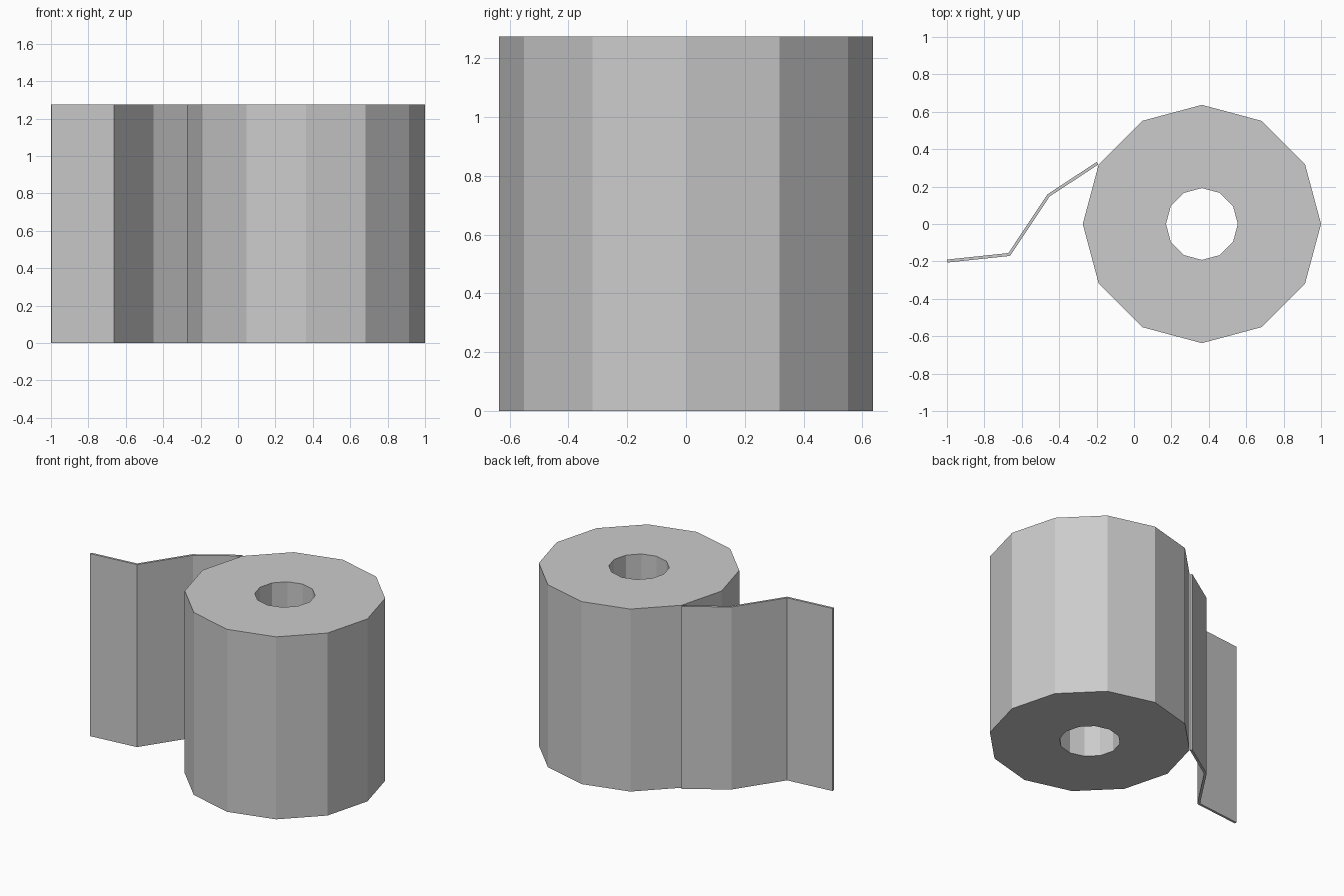
import bpy, bmesh
from math import cos, sin, pi
from mathutils import Vector

if "Cube" in bpy.data.objects:
    bpy.data.objects.remove(bpy.data.objects["Cube"])

HEIGHT = 1.275
CENTRE = Vector((0.363, 0.0))
SIDES = 12


def make_object(name, bm):
    bmesh.ops.recalc_face_normals(bm, faces=bm.faces)
    mesh = bpy.data.meshes.new(name)
    bm.to_mesh(mesh)
    bm.free()
    obj = bpy.data.objects.new(name, mesh)
    bpy.context.collection.objects.link(obj)
    return obj


def ring(bm, radius, z):
    return [bm.verts.new((CENTRE.x + radius * cos(2 * pi * i / SIDES),
                          CENTRE.y + radius * sin(2 * pi * i / SIDES), z))
            for i in range(SIDES)]


# Paper roll: a twelve-sided tube, open through the middle
bm = bmesh.new()
loops = [ring(bm, r, z) for r, z in
         ((0.637, 0), (0.637, HEIGHT), (0.192, HEIGHT), (0.192, 0))]
for k in range(4):
    a, b = loops[k], loops[(k + 1) % 4]
    for i in range(SIDES):
        j = (i + 1) % SIDES
        bm.faces.new((a[i], a[j], b[j], b[i]))
make_object("paper_roll", bm)

# Loose sheet: a folded strip with mitred thickness, hanging off the roll
path = [Vector(p) for p in
        ((-0.195, 0.325), (-0.457, 0.153), (-0.667, -0.163), (-0.999, -0.198))]
half = 0.008
dirs = [(b - a).normalized() for a, b in zip(path, path[1:])]
normals = [Vector((-d.y, d.x)) for d in dirs]
bm = bmesh.new()
sections = []
for i, p in enumerate(path):
    n0, n1 = normals[max(i - 1, 0)], normals[min(i, len(normals) - 1)]
    m = (n0 + n1).normalized()
    off = m * (half / m.dot(n1))
    sections.append([bm.verts.new((q.x, q.y, z)) for q, z in
                     ((p - off, 0), (p + off, 0), (p + off, HEIGHT), (p - off, HEIGHT))])
for a, b in zip(sections, sections[1:]):
    for i in range(4):
        j = (i + 1) % 4
        bm.faces.new((a[i], a[j], b[j], b[i]))
bm.faces.new(sections[0])
bm.faces.new(sections[-1])
make_object("loose_sheet", bm)
